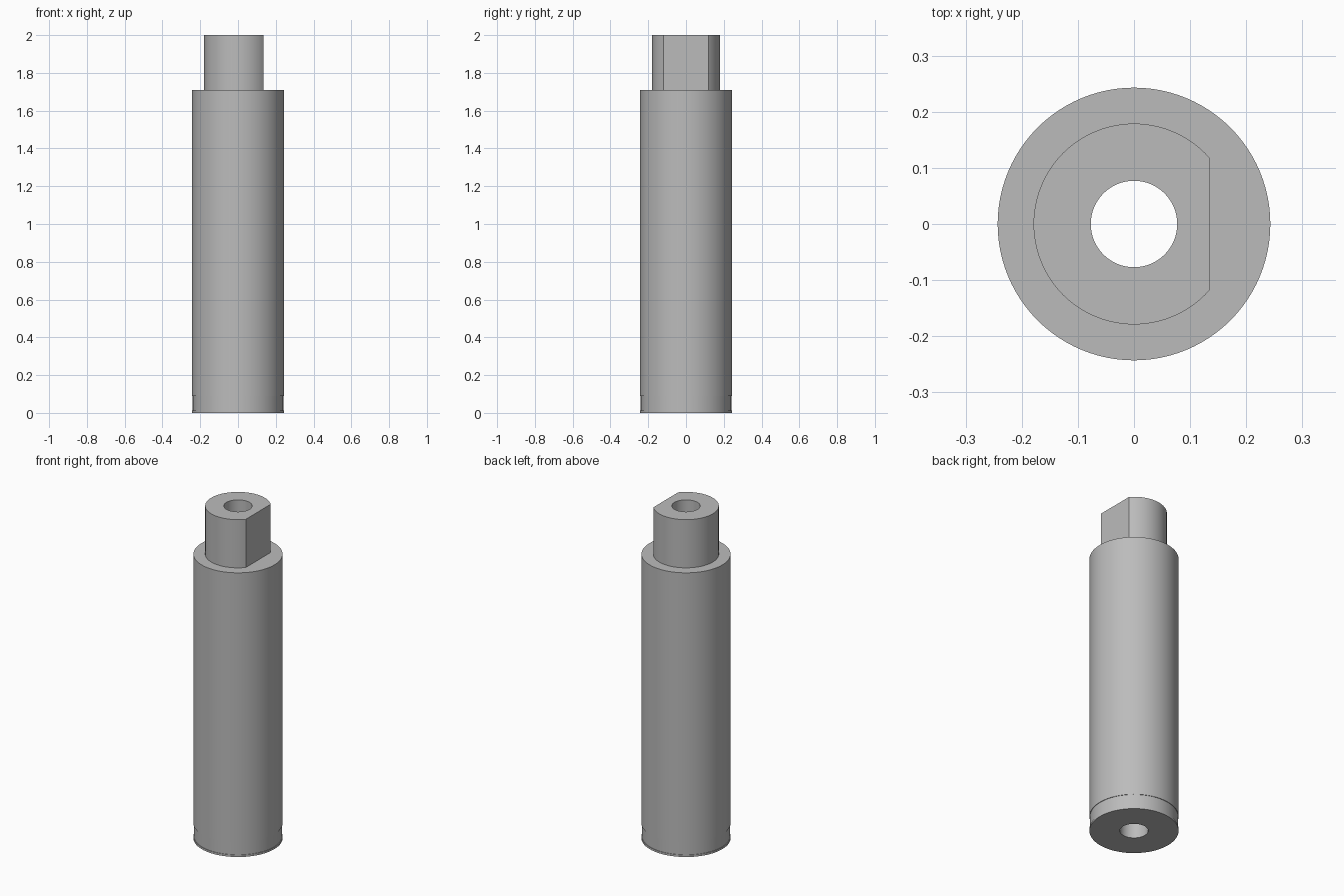
import bpy, bmesh, math

cube = bpy.data.objects.get("Cube")
if cube:
    bpy.data.objects.remove(cube, do_unlink=True)

SEGMENTS = 96
BODY_R, SPINDLE_R, BORE_R = 0.243, 0.179, 0.077
SHOULDER_Z, TOP_Z = 1.71, 2.0

steel = bpy.data.materials.new("grey steel")
steel.use_nodes = True
grey = (0.5, 0.5, 0.5, 1.0)
steel.diffuse_color = grey
steel.node_tree.nodes["Principled BSDF"].inputs["Base Color"].default_value = grey


def lathe(name, profile, closed, flat_x=None):
    """Revolve a (radius, z) profile; flat_x presses one side to a plane."""
    bm = bmesh.new()
    rings = []
    for i in range(SEGMENTS):
        a = math.tau * i / SEGMENTS
        ring = []
        for r, z in profile:
            x = r * math.cos(a)
            if flat_x is not None:
                x = min(x, flat_x)
            ring.append(bm.verts.new((x, r * math.sin(a), z)))
        rings.append(ring)
    n = len(profile)
    for i in range(SEGMENTS):
        a, b = rings[i], rings[(i + 1) % SEGMENTS]
        for j in range(n if closed else n - 1):
            k = (j + 1) % n
            bm.faces.new((a[j], b[j], b[k], a[k]))
    mesh = bpy.data.meshes.new(name)
    bm.to_mesh(mesh)
    bm.free()
    mesh.materials.append(steel)
    obj = bpy.data.objects.new(name, mesh)
    bpy.context.collection.objects.link(obj)
    bpy.ops.object.select_all(action='DESELECT')
    obj.select_set(True)
    bpy.context.view_layer.objects.active = obj
    bpy.ops.object.shade_smooth_by_angle(angle=math.radians(25))
    return obj


# Main barrel: thin bottom lip, shallow relief band, long wall, shoulder, bore
relief_r = BODY_R - 0.003
lathe("barrel", [(BORE_R, 0), (BODY_R, 0), (BODY_R, 0.012), (relief_r, 0.012),
                 (relief_r, 0.09), (BODY_R, 0.09), (BODY_R, SHOULDER_Z),
                 (BORE_R, SHOULDER_Z)], closed=True)

# Spindle with a drive flat on its left side; the bore runs through it
flat = SPINDLE_R * math.cos(math.tau * 11 / SEGMENTS)
lathe("spindle", [(SPINDLE_R, SHOULDER_Z), (SPINDLE_R, TOP_Z),
                  (BORE_R, TOP_Z), (BORE_R, SHOULDER_Z)], closed=False, flat_x=flat)
